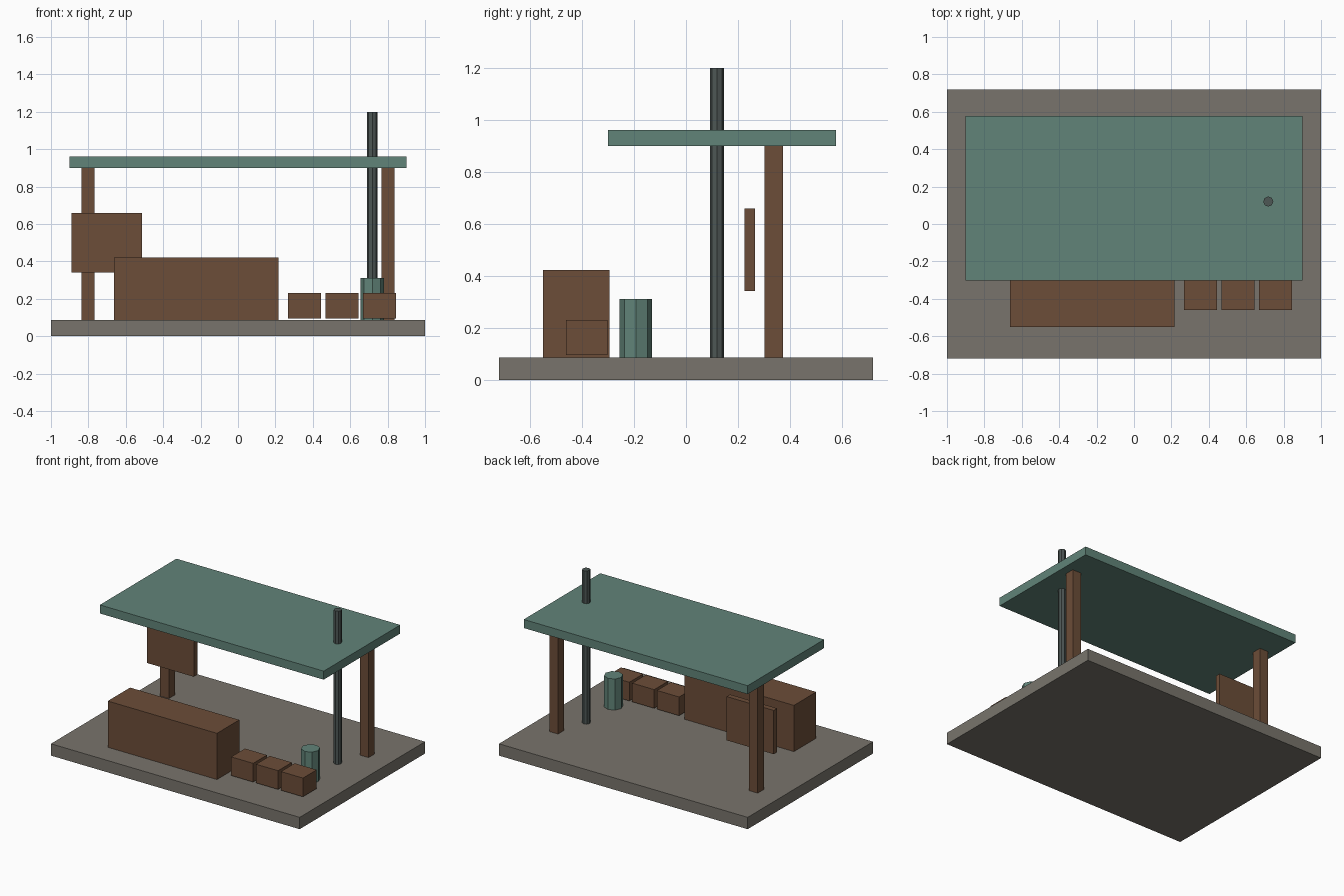
import bpy, bmesh, math
from mathutils import Matrix, Vector

if "Cube" in bpy.data.objects:
    bpy.data.objects.remove(bpy.data.objects["Cube"])


def material(name, color):
    m = bpy.data.materials.new(name)
    m.diffuse_color = (*color, 1.0)
    m.use_nodes = True
    m.node_tree.nodes["Principled BSDF"].inputs["Base Color"].default_value = m.diffuse_color
    return m


WOOD = material("wood", (0.15, 0.075, 0.04))
GREEN = material("green_paint", (0.12, 0.23, 0.19))
STONE = material("stone", (0.19, 0.175, 0.15))
METAL = material("dark_metal", (0.075, 0.095, 0.09))


def finish(name, bm, mat):
    mesh = bpy.data.meshes.new(name)
    bm.to_mesh(mesh)
    bm.free()
    mesh.materials.append(mat)
    obj = bpy.data.objects.new(name, mesh)
    bpy.context.collection.objects.link(obj)
    return obj


def box(name, x, y, z, mat):
    """Box from (min, max) ranges on each axis."""
    lo, hi = Vector((x[0], y[0], z[0])), Vector((x[1], y[1], z[1]))
    bm = bmesh.new()
    bmesh.ops.create_cube(bm, size=1.0)
    bmesh.ops.scale(bm, vec=hi - lo, verts=bm.verts)
    bmesh.ops.translate(bm, vec=(lo + hi) / 2, verts=bm.verts)
    return finish(name, bm, mat)


def prism(name, x, y, z, radius, mat, sides=8):
    """Upright flat-sided cylinder from z[0] to z[1]."""
    bm = bmesh.new()
    bmesh.ops.create_cone(bm, cap_ends=True, segments=sides, radius1=radius,
                          radius2=radius, depth=z[1] - z[0],
                          matrix=Matrix.Translation((x, y, (z[0] + z[1]) / 2)))
    return finish(name, bm, mat)


FLOOR = 0.086

# Floor slab and canopy
box("floor_slab", (-1, 1), (-0.72, 0.72), (0, FLOOR), STONE)
box("canopy_roof", (-0.9, 0.9), (-0.301, 0.578), (0.9, 0.962), GREEN)

# Rear posts, one on each side
for side, label in ((-1, "left"), (1, "right")):
    cx = side * 0.803
    box(f"{label}_post", (cx - 0.035, cx + 0.035), (0.303, 0.373), (FLOOR, 0.9), WOOD)

# Counter and hanging board
box("counter", (-0.662, 0.216), (-0.55, -0.294), (FLOOR, 0.422), WOOD)
box("notice_board", (-0.891, -0.513), (0.225, 0.265), (0.342, 0.66), WOOD)

# Row of crates
for i in range(3):
    x0 = 0.268 + i * 0.2
    box(f"crate_{i + 1}", (x0, x0 + 0.177), (-0.461, -0.303), (0.095, 0.231), WOOD)

# Barrel and chimney pipe
prism("barrel", 0.718, -0.193, (FLOOR, 0.312), 0.063, GREEN)
prism("chimney_pipe", 0.718, 0.12, (FLOOR, 1.2), 0.027, METAL)
